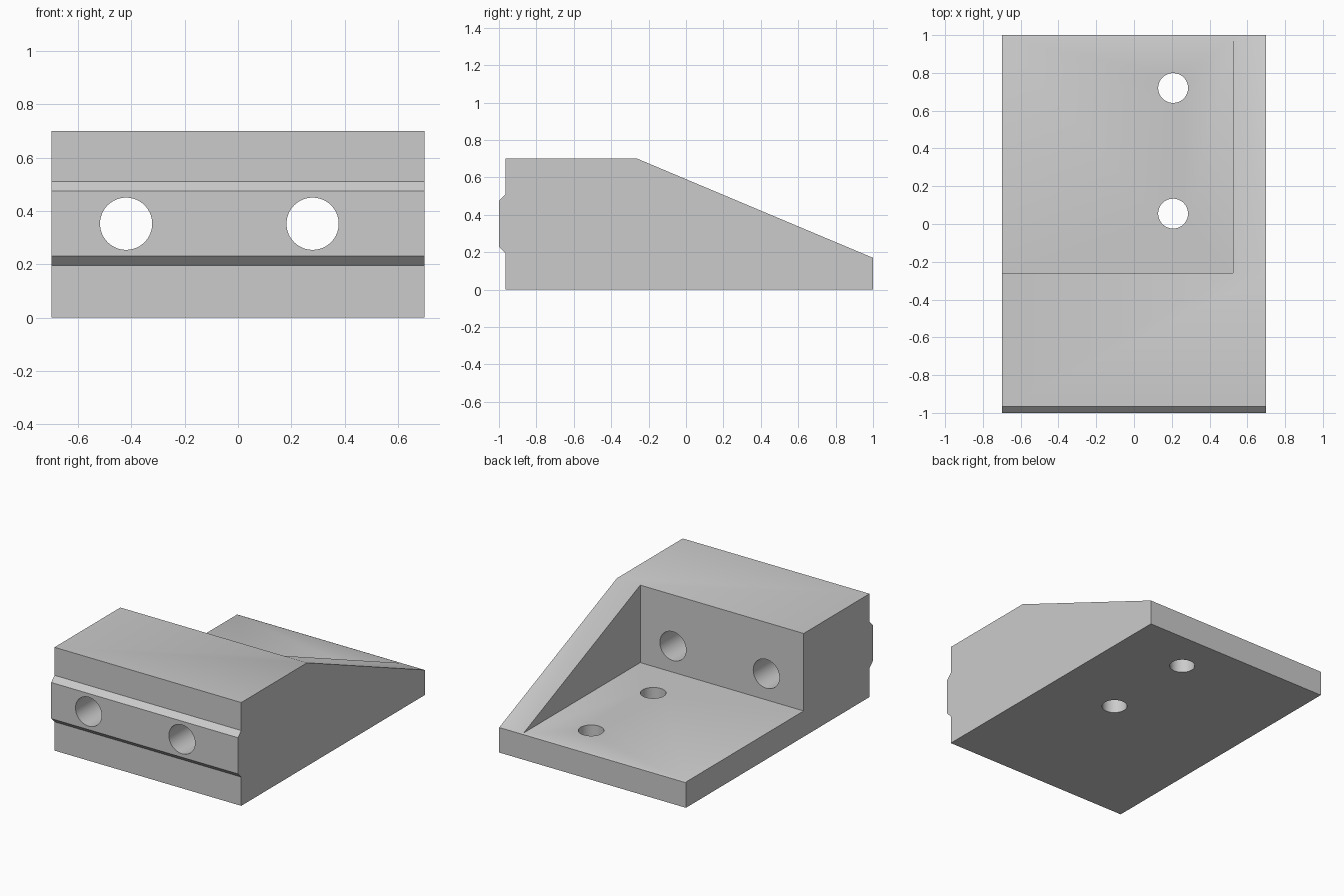
import bpy
import bmesh
import math

cube = bpy.data.objects.get("Cube")
if cube:
    bpy.data.objects.remove(cube, do_unlink=True)

HALF_WIDTH = 0.70
WALL_BACK = -0.26
PLATE_TOP = 0.175
RIB_INNER = 0.525

grey = bpy.data.materials.new("plain grey")
grey.use_nodes = True
colour = (0.6, 0.6, 0.6, 1)
grey.diffuse_color = colour
grey.node_tree.nodes["Principled BSDF"].inputs["Base Color"].default_value = colour


def prism(name, profile, x0, x1):
    """Extrude a (y, z) profile along x."""
    bm = bmesh.new()
    face = bm.faces.new([bm.verts.new((x0, y, z)) for y, z in profile])
    grown = bmesh.ops.extrude_face_region(bm, geom=[face])["geom"]
    moved = [v for v in grown if isinstance(v, bmesh.types.BMVert)]
    bmesh.ops.translate(bm, verts=moved, vec=(x1 - x0, 0, 0))
    bmesh.ops.recalc_face_normals(bm, faces=bm.faces)
    mesh = bpy.data.meshes.new(name)
    bm.to_mesh(mesh)
    bm.free()
    obj = bpy.data.objects.new(name, mesh)
    bpy.context.collection.objects.link(obj)
    mesh.materials.append(grey)
    return obj


def drill(name, radius, length, location, rotation=(0, 0, 0)):
    bpy.ops.mesh.primitive_cylinder_add(vertices=64, radius=radius, depth=length,
                                        location=location, rotation=rotation)
    obj = bpy.context.object
    obj.name = name
    obj.data.materials.append(grey)
    return obj


# Side outline: base, sloped rib, block top and chamfered front tongue
outline = [(-0.965, 0), (1, 0), (1, 0.17), (WALL_BACK, 0.70), (-0.965, 0.70),
           (-0.965, 0.51), (-1, 0.475), (-1, 0.23), (-0.965, 0.195)]
bracket = prism("bracket_body", outline, -HALF_WIDTH, HALF_WIDTH)

# Open pocket behind the block, leaving the plate and one side rib
pocket = [(WALL_BACK, PLATE_TOP), (1.2, PLATE_TOP), (1.2, 1), (WALL_BACK, 1)]
cutters = [prism("pocket_cutter", pocket, -1, RIB_INNER)]

# Two large holes through the block, two small holes through the plate
for x in (-0.42, 0.28):
    cutters.append(drill("block_hole_cutter", 0.098, 1.1, (x, -0.65, 0.352),
                         (math.pi / 2, 0, 0)))
for y in (0.055, 0.72):
    cutters.append(drill("plate_hole_cutter", 0.079, 0.5, (0.207, y, 0.1)))

bpy.ops.object.select_all(action="DESELECT")
bracket.select_set(True)
bpy.context.view_layer.objects.active = bracket
for cutter in cutters:
    cut = bracket.modifiers.new("cut", "BOOLEAN")
    cut.operation = "DIFFERENCE"
    cut.solver = "EXACT"
    cut.object = cutter
    bpy.ops.object.modifier_apply(modifier=cut.name)
for cutter in cutters:
    bpy.data.objects.remove(cutter, do_unlink=True)

bpy.ops.object.shade_smooth_by_angle(angle=math.radians(30))
